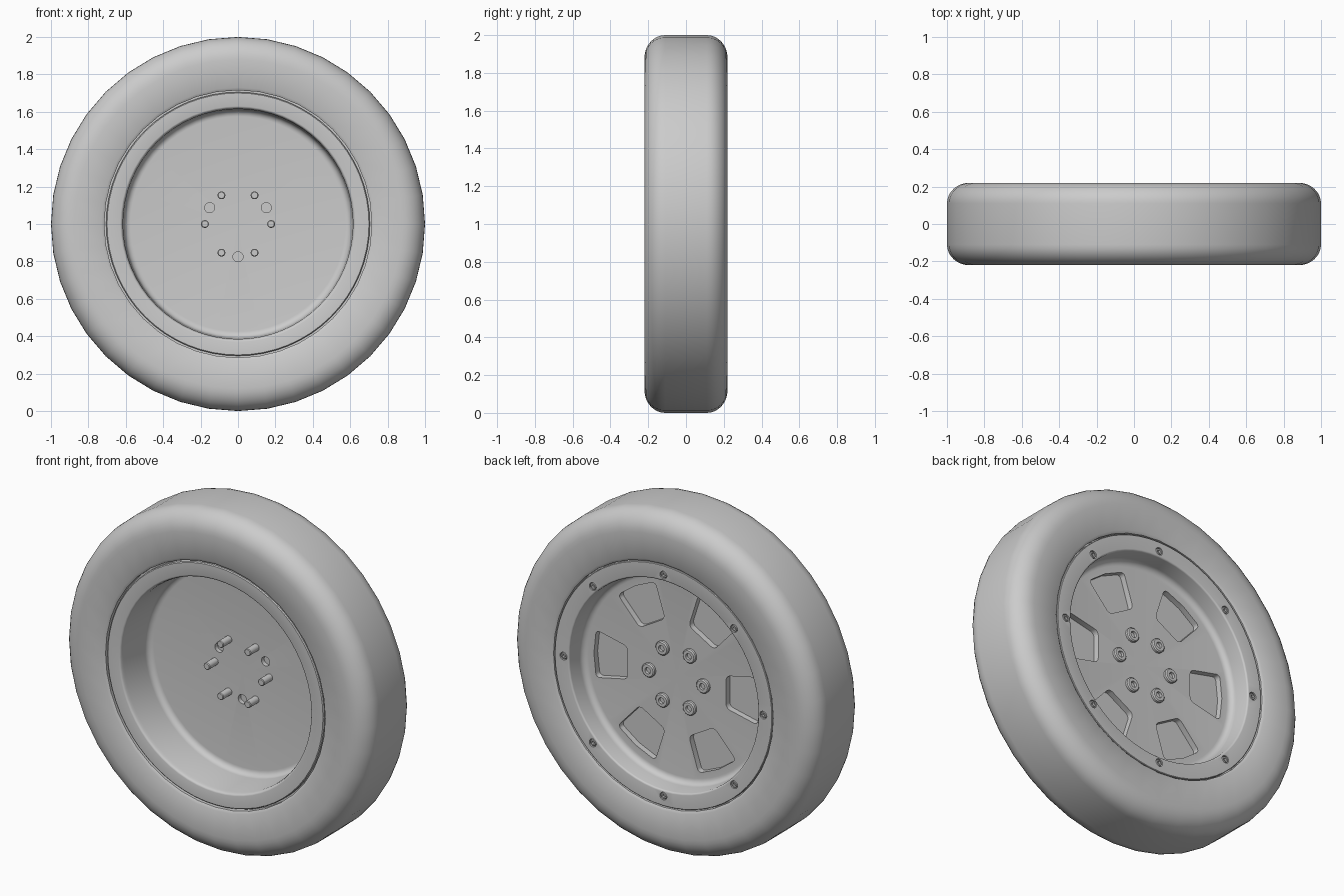
import bpy, bmesh
from math import sin, cos, pi, radians
from mathutils import Matrix, Vector

AXLE = 1.0  # height of the wheel centre

if "Cube" in bpy.data.objects:
    bpy.data.objects.remove(bpy.data.objects["Cube"], do_unlink=True)

grey = bpy.data.materials.new("plain_grey")
grey.use_nodes = True
grey.diffuse_color = (0.6, 0.6, 0.6, 1)
grey.node_tree.nodes["Principled BSDF"].inputs["Base Color"].default_value = grey.diffuse_color


def add_object(name, bm, location=(0, 0, AXLE)):
    bmesh.ops.recalc_face_normals(bm, faces=bm.faces)
    mesh = bpy.data.meshes.new(name)
    bm.to_mesh(mesh)
    bm.free()
    mesh.materials.append(grey)
    obj = bpy.data.objects.new(name, mesh)
    obj.location = location
    bpy.context.collection.objects.link(obj)
    return obj


def lathe(name, profile, steps, location=(0, 0, AXLE), closed=False):
    """Spin (radius, y) points around the y axis."""
    bm = bmesh.new()
    verts = [bm.verts.new((r, y, 0)) for r, y in profile]
    pairs = list(zip(verts, verts[1:]))
    if closed:
        pairs.append((verts[-1], verts[0]))
    edges = [bm.edges.new(p) for p in pairs]
    bmesh.ops.spin(bm, geom=verts + edges, cent=(0, 0, 0), axis=(0, 1, 0),
                   angle=2 * pi, steps=steps, use_duplicate=False)
    bmesh.ops.remove_doubles(bm, verts=bm.verts, dist=1e-5)
    return add_object(name, bm, location)


def arc(r, y, size_r, size_y, start, end, n=6):
    """Elliptical corner between two angles in the (radius, y) plane."""
    angles = [radians(start + (end - start) * i / n) for i in range(n + 1)]
    return [(r + size_r * cos(a), y + size_y * sin(a)) for a in angles]


def polar(radius, degrees):
    a = radians(degrees)
    return (radius * cos(a), 0, AXLE + radius * sin(a))


def smooth(obj, degrees=35):
    bpy.ops.object.select_all(action='DESELECT')
    obj.select_set(True)
    bpy.context.view_layer.objects.active = obj
    bpy.ops.object.shade_smooth_by_angle(angle=radians(degrees))


def cut(target, cutter):
    """Subtract the cutter for good and remove it."""
    mod = target.modifiers.new("cut", 'BOOLEAN')
    mod.operation = 'DIFFERENCE'
    mod.solver = 'EXACT'
    mod.object = cutter
    dg = bpy.context.evaluated_depsgraph_get()
    target.data = bpy.data.meshes.new_from_object(target.evaluated_get(dg))
    target.modifiers.clear()
    bpy.data.objects.remove(cutter, do_unlink=True)


# Tyre with rounded shoulders
shoulder = arc(0.88, 0.11, 0.12, 0.11, 0, 90, 8)
bead = [(0.73, 0.22), (0.715, 0.21), (0.715, 0.17)]
half = shoulder + bead
tyre = lathe("tyre", half + [(r, -y) for r, y in reversed(half)], 40, closed=True)
smooth(tyre)

# Rim: deep dish in front, shallow dish behind, solid disc between
rim_profile = (
    [(0, 0.04)]
    + arc(0.575, 0.005, 0.035, 0.035, 90, 0)
    + [(0.615, -0.185)]
    + arc(0.63, -0.195, 0.012, 0.015, 180, 270, 3)
    + [(0.7, -0.21), (0.705, -0.205), (0.705, -0.18), (0.74, -0.18),
       (0.74, 0.18), (0.708, 0.18), (0.708, 0.207), (0.705, 0.21)]
    + arc(0.625, 0.2, 0.01, 0.01, 90, 180, 3)
    + arc(0.575, 0.12, 0.035, 0.035, 0, -90)
    + [(0, 0.085)]
)
rim = lathe("rim", rim_profile, 64)

# Six rounded pockets in the back of the disc
outline = [(0.32, -0.095), (0.525, -0.14), (0.54, 0), (0.525, 0.14), (0.32, 0.095)]
for k in range(6):
    bm = bmesh.new()
    face = bm.faces.new([bm.verts.new((x, 0.05, z)) for x, z in outline])
    top = bmesh.ops.extrude_face_region(bm, geom=[face])["geom"]
    bmesh.ops.translate(bm, vec=(0, 0.1, 0),
                        verts=[v for v in top if isinstance(v, bmesh.types.BMVert)])
    corners = [e for e in bm.edges
               if abs(e.verts[0].co.y - e.verts[1].co.y) > 0.05
               and abs(e.verts[0].co.z) > 0.01]
    bmesh.ops.bevel(bm, geom=corners, offset=0.025, segments=4, profile=0.5, affect='EDGES')
    bmesh.ops.rotate(bm, verts=bm.verts, cent=(0, 0, 0),
                     matrix=Matrix.Rotation(k * pi / 3, 3, 'Y'))
    cut(rim, add_object("pocket_cutter", bm))

# Three blind holes in the front of the disc
for angle in (30, 150, 270):
    hole = [(0, 0), (0.027, 0), (0.027, 0.065), (0, 0.065)]
    cut(rim, lathe("hole_cutter", hole, 20, polar(0.175, angle)))

# Eight seats for the small screws on the back flange
for k in range(8):
    seat = [(0, 0.195), (0.023, 0.195), (0.023, 0.25), (0, 0.25)]
    cut(rim, lathe("seat_cutter", seat, 16, polar(0.65, 45 * k)))
smooth(rim)

# Hub bolts: socket head behind, plain pin in front
bolt_profile = [(0, 0.088), (0.018, 0.088), (0.018, 0.104), (0.035, 0.104),
                (0.041, 0.098), (0.041, 0.08), (0.021, 0.08),
                (0.021, -0.036), (0.017, -0.04), (0, -0.04)]
for k in range(6):
    smooth(lathe(f"hub_bolt_{k + 1}", bolt_profile, 18, polar(0.177, 60 * k)))

# Small flange screws sunk in their seats
screw_profile = [(0, 0.197), (0.009, 0.197), (0.009, 0.209), (0.016, 0.209),
                 (0.019, 0.206), (0.019, 0.19), (0, 0.19)]
for k in range(8):
    smooth(lathe(f"flange_screw_{k + 1}", screw_profile, 14, polar(0.65, 45 * k)))
